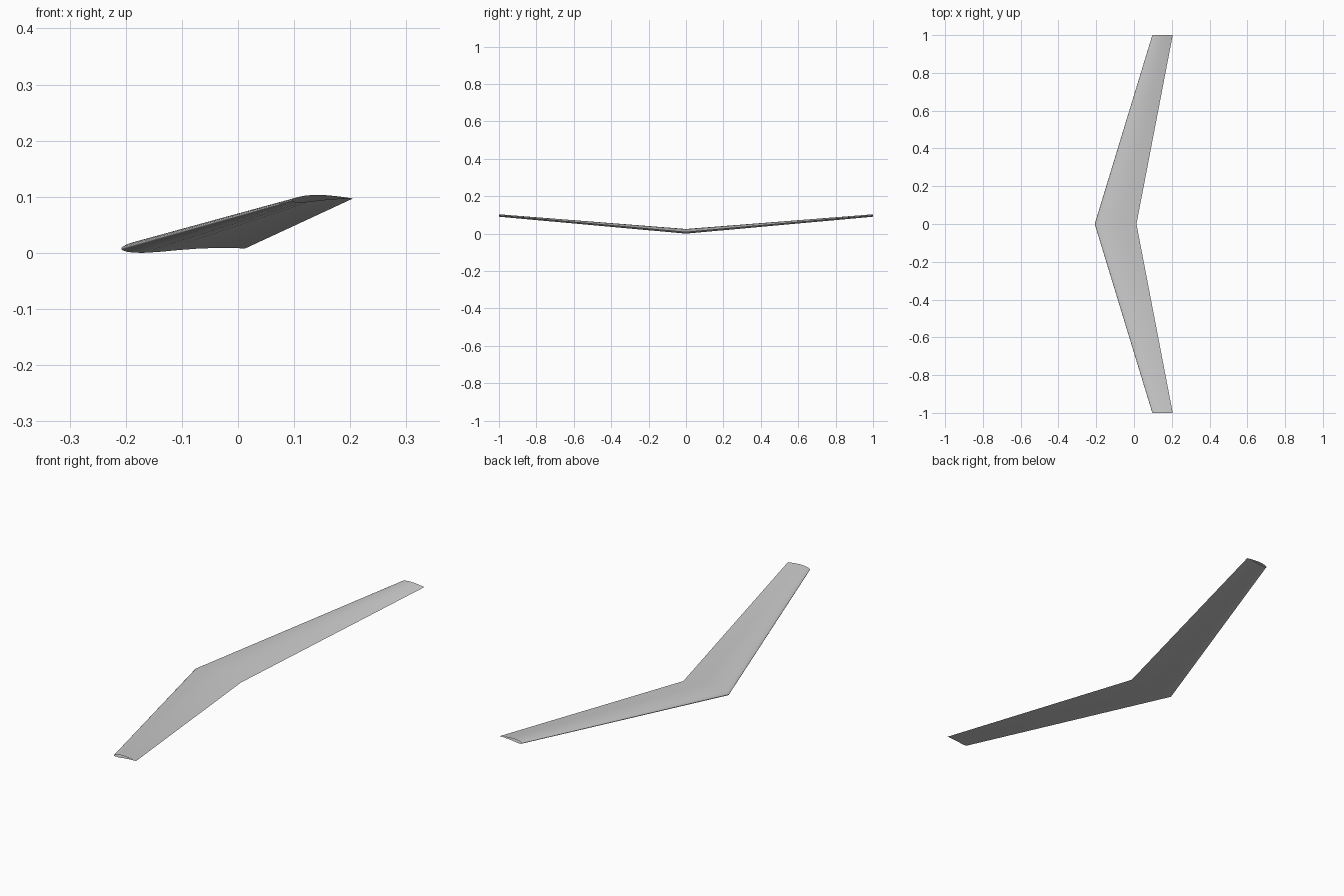
import bpy
import bmesh
from mathutils import Vector

cube = bpy.data.objects.get("Cube")
if cube:
    bpy.data.objects.remove(cube, do_unlink=True)

# Airfoil section on a unit chord, leading edge at the origin
UPPER = [(0, 0), (.004, .009), (.015, .019), (.05, .037), (.1, .053), (.2, .07), (.3, .077),
         (.4, .078), (.5, .073), (.6, .063), (.7, .05), (.8, .035), (.9, .018)]
LOWER = [(.004, -.008), (.015, -.015), (.05, -.026), (.1, -.032), (.17, -.034), (.3, -.027),
         (.45, -.013), (.6, -.002), (.75, .004), (.9, .003)]
SECTION = [(1, 0)] + UPPER[::-1] + LOWER


def station(bm, lead, trail):
    """Place the airfoil between a leading and a trailing point."""
    lead, trail = Vector(lead), Vector(trail)
    chord = trail - lead
    up = Vector((-chord.z, 0, chord.x))
    return [bm.verts.new(lead + chord * u + up * v) for u, v in SECTION]


# Half wing: one swept, tapered, raised panel with an open tip
bm = bmesh.new()
root = station(bm, (-.208, 0, .0075), (.013, 0, .008))
tip = station(bm, (.097, -1, .0936), (.205, -1, .097))
count = len(SECTION)
for i in range(count):
    j = (i + 1) % count
    bm.faces.new((root[i], root[j], tip[j], tip[i]))
mesh = bpy.data.meshes.new("wing")
bm.to_mesh(mesh)
bm.free()

wing = bpy.data.objects.new("wing", mesh)
bpy.context.collection.objects.link(wing)

# Single grey skin
grey = bpy.data.materials.new("light grey")
grey.use_nodes = True
colour = (.6, .6, .6, 1)
grey.diffuse_color = colour
grey.node_tree.nodes["Principled BSDF"].inputs["Base Color"].default_value = colour
mesh.materials.append(grey)

# Smooth skin with a crisp trailing edge
bpy.ops.object.select_all(action="DESELECT")
wing.select_set(True)
bpy.context.view_layer.objects.active = wing
bpy.ops.object.shade_smooth_by_angle(angle=1.0)

# Mirror to the other side, joined at the root
mirror = wing.modifiers.new("mirror", "MIRROR")
mirror.use_axis = (False, True, False)
mirror.use_clip = True
mirror.merge_threshold = .0005
